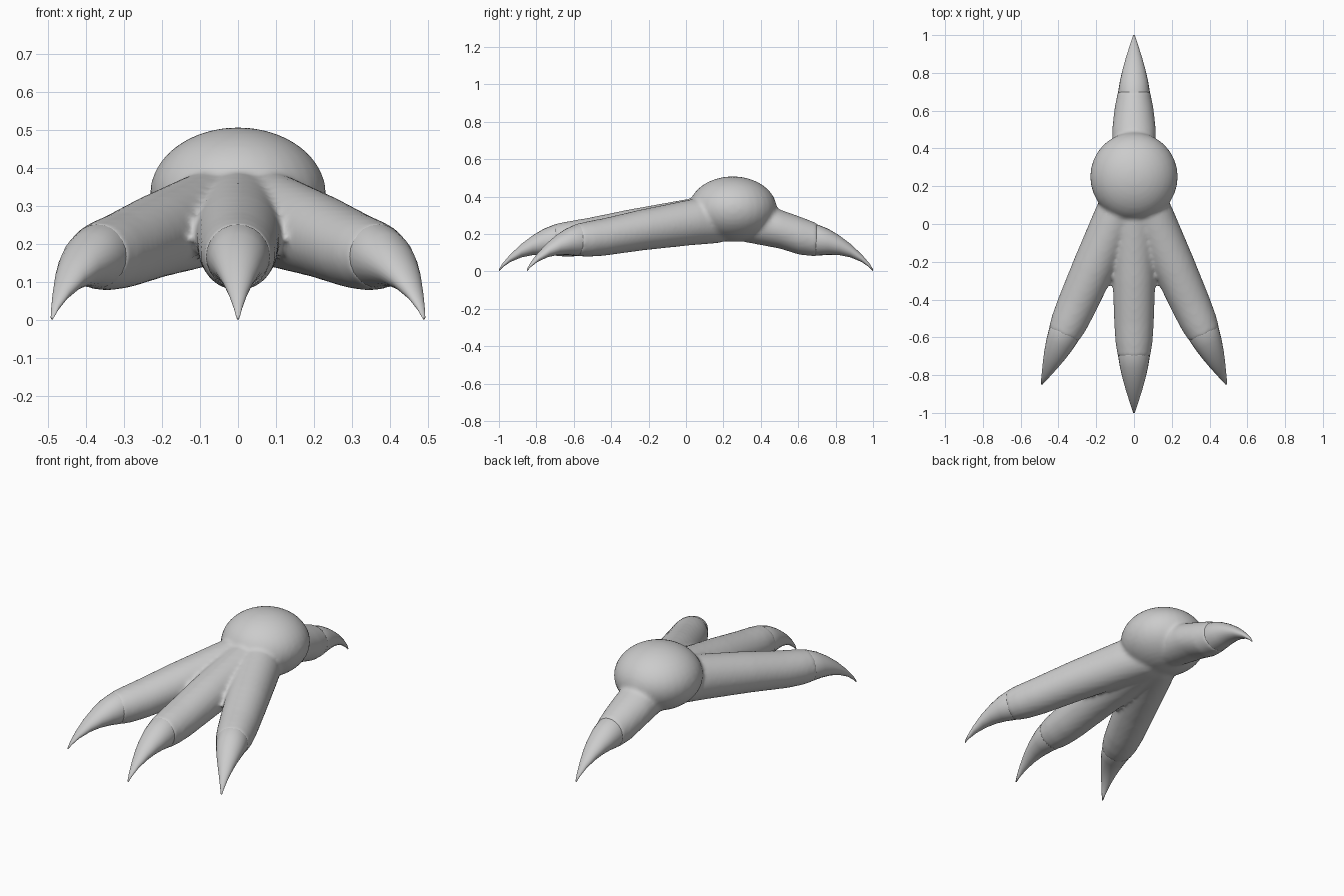
import bpy, bmesh, math
from mathutils import Matrix, Vector

cube = bpy.data.objects.get("Cube")
if cube:
    bpy.data.objects.remove(cube)

grey = bpy.data.materials.new("light_grey")
grey.use_nodes = True
colour = (0.6, 0.6, 0.6, 1)
grey.diffuse_color = colour
grey.node_tree.nodes["Principled BSDF"].inputs["Base Color"].default_value = colour

SIDES = 24
ANKLE = Vector((0, 0.25, 0))


def loft(bm, rings, angle, stretch):
    """Skin ellipses (distance, half width, bottom, top) along a heading from the ankle."""
    place = Matrix.Translation(ANKLE) @ Matrix.Rotation(angle, 4, "Z")
    loops = []
    for dist, half, low, high in rings:
        loop = []
        for i in range(SIDES):
            a = math.tau * i / SIDES
            p = Vector((half * math.cos(a), -dist * stretch,
                        (low + high) / 2 + (high - low) / 2 * math.sin(a)))
            loop.append(bm.verts.new(place @ p))
        loops.append(loop)
    for a, b in zip(loops, loops[1:]):
        for i in range(SIDES):
            j = (i + 1) % SIDES
            bm.faces.new((a[i], a[j], b[j], b[i]))
    bm.faces.new(loops[0])
    bm.faces.new(loops[-1])


def finish(bm, name):
    bmesh.ops.recalc_face_normals(bm, faces=bm.faces)
    mesh = bpy.data.meshes.new(name)
    bm.to_mesh(mesh)
    bm.free()
    mesh.materials.append(grey)
    mesh.shade_smooth()
    obj = bpy.data.objects.new(name, mesh)
    bpy.context.collection.objects.link(obj)
    return obj


# Distance from ankle, half width, bottom, top
front_toe = [(-0.05, 0.09, 0.18, 0.38), (0.10, 0.115, 0.15, 0.395),
             (0.25, 0.118, 0.14, 0.386), (0.55, 0.113, 0.112, 0.332),
             (0.78, 0.105, 0.084, 0.285), (0.88, 0.098, 0.078, 0.268),
             (0.955, 0.086, 0.082, 0.253)]
back_toe = [(-0.05, 0.09, 0.18, 0.38), (0.10, 0.115, 0.15, 0.38),
            (0.25, 0.116, 0.122, 0.332), (0.36, 0.104, 0.088, 0.293),
            (0.455, 0.085, 0.08, 0.256)]
# Claw stations continue from the end of a toe
claw = [(-0.04, 0.078, 0.09, 0.255), (0.0, 0.084, 0.084, 0.252),
        (0.06, 0.074, 0.089, 0.228), (0.12, 0.06, 0.087, 0.192),
        (0.18, 0.043, 0.075, 0.147), (0.24, 0.024, 0.05, 0.09),
        (0.28, 0.011, 0.022, 0.044), (0.30, 0.004, 0.002, 0.012)]

SPREAD = math.radians(24)
toes = [("middle", front_toe, 0, 1), ("left", front_toe, SPREAD, 0.963),
        ("right", front_toe, -SPREAD, 0.963), ("back", back_toe, math.pi, 1)]

# Ankle and toes, fused into one soft skin
bm = bmesh.new()
bmesh.ops.create_uvsphere(bm, u_segments=32, v_segments=20, radius=1,
                          matrix=Matrix.Translation((0, 0.25, 0.333))
                          @ Matrix.Diagonal((0.232, 0.236, 0.175, 1)))
for _, rings, angle, stretch in toes:
    loft(bm, rings, angle, stretch)
foot = finish(bm, "foot")
remesh = foot.modifiers.new("fuse", "REMESH")
remesh.mode = "VOXEL"
remesh.voxel_size = 0.012
remesh.use_smooth_shade = True
blend = foot.modifiers.new("blend", "SMOOTH")
blend.factor = 0.5
blend.iterations = 6

# Curved claws
for name, rings, angle, stretch in toes:
    bm = bmesh.new()
    end = rings[-1][0] - 0.005
    loft(bm, [(end + d, w, lo, hi) for d, w, lo, hi in claw], angle, stretch)
    finish(bm, name + "_claw")
